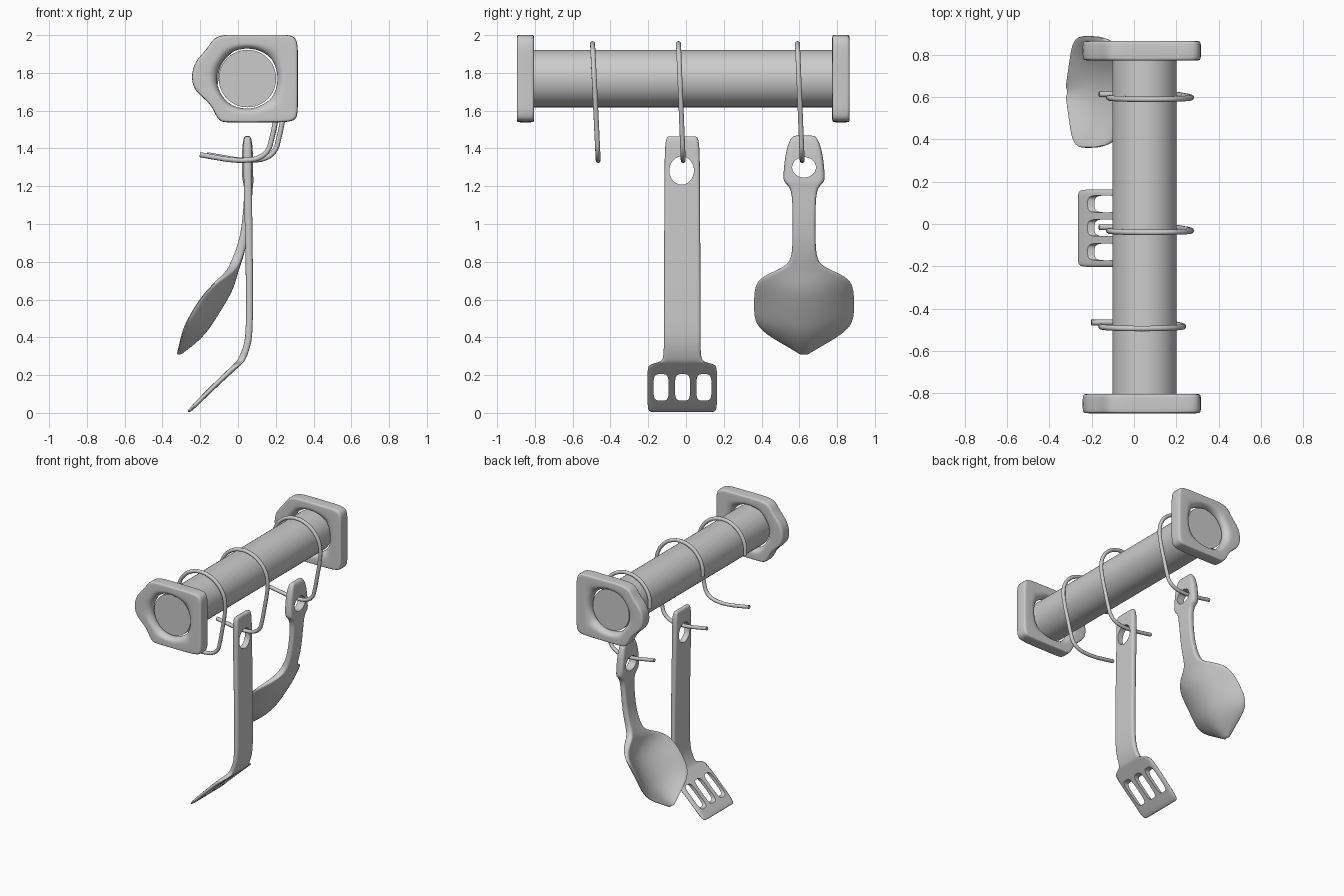
import bpy, bmesh, math

if "Cube" in bpy.data.objects:
    bpy.data.objects.remove(bpy.data.objects["Cube"])

CX, CZ = 0.05, 1.77          # rod axis


def finish(name, bm, subsurf=2):
    bmesh.ops.recalc_face_normals(bm, faces=bm.faces[:])
    me = bpy.data.meshes.new(name)
    bm.to_mesh(me)
    bm.free()
    ob = bpy.data.objects.new(name, me)
    bpy.context.collection.objects.link(ob)
    activate(ob)
    if subsurf:
        m = ob.modifiers.new("smooth", 'SUBSURF')
        m.levels = m.render_levels = subsurf
        bpy.ops.object.modifier_apply(modifier=m.name)
    return ob


def activate(ob):
    bpy.ops.object.select_all(action='DESELECT')
    ob.select_set(True)
    bpy.context.view_layer.objects.active = ob


def shade(ob, angle=40):
    activate(ob)
    bpy.ops.object.shade_smooth_by_angle(angle=math.radians(angle))


def bridge(bm, rings, closed=False):
    n = len(rings[0])
    last = len(rings) if closed else len(rings) - 1
    for i in range(last):
        a, b = rings[i], rings[(i + 1) % len(rings)]
        for k in range(n):
            j = (k + 1) % n
            bm.faces.new((a[k], a[j], b[j], b[k]))


def blade(name, y0, rows, cols=7):
    """Lofted strip; rows are (z, half width, x centre, x rim, thickness)."""
    bm = bmesh.new()
    ts = [-1 + 2 * i / (cols - 1) for i in range(cols)]
    rings = []
    for z, w, xc, xr, th in rows:
        def pt(t, s):
            return bm.verts.new((xc + (xr - xc) * t * t + s * th / 2, y0 + w * t, z))
        rings.append([pt(t, 1) for t in ts] + [pt(t, -1) for t in reversed(ts)])
    bridge(bm, rings)
    for r in (rings[0], rings[-1]):
        for i in range(cols - 1):
            bm.faces.new((r[i], r[i + 1], r[-2 - i], r[-1 - i]))
    return finish(name, bm)


def cut(ob, y, z, ry, rz, power):
    """Punch a rounded hole along x."""
    bm = bmesh.new()
    rings = []
    for x in (-0.6, 0.6):
        ring = []
        for k in range(40):
            a = math.tau * k / 40
            c, s = math.cos(a), math.sin(a)
            ring.append(bm.verts.new((x, y + ry * math.copysign(abs(c) ** (2 / power), c),
                                      z + rz * math.copysign(abs(s) ** (2 / power), s))))
        rings.append(ring)
    bridge(bm, rings)
    for r in rings:
        bm.faces.new(r)
    cutter = finish("cutter", bm, 0)
    cutter.hide_render = True
    activate(ob)
    m = ob.modifiers.new("hole", 'BOOLEAN')
    m.operation, m.object, m.solver = 'DIFFERENCE', cutter, 'EXACT'
    bpy.ops.object.modifier_apply(modifier=m.name)
    bpy.data.objects.remove(cutter)


# Rod
bpy.ops.mesh.primitive_cylinder_add(vertices=64, radius=0.152, depth=1.68,
                                    location=(CX, -0.015, CZ), rotation=(math.pi / 2, 0, 0))
bpy.context.object.name = "rod"
shade(bpy.context.object)

# End brackets: lobed plates with a flared round hole
outline = [(.317, 1.77), (.317, 1.88), (.317, 1.97), (.29, 2.002), (.2, 2.002), (.1, 2.002),
           (0, 2.002), (-.085, 2.002), (-.135, 1.98), (-.16, 1.93), (-.22, 1.87), (-.24, 1.82),
           (-.246, 1.77), (-.235, 1.72), (-.20, 1.68), (-.145, 1.635), (-.12, 1.58),
           (-.095, 1.538), (-.04, 1.538), (.05, 1.538), (.15, 1.538), (.29, 1.538),
           (.317, 1.565), (.317, 1.66)]
section = [(0, 0), (.03, .022), (.22, .045), (.5, .046), (.85, .046), (.97, .044), (1, .03)]
section += [(1, -.03)] + [(f, -y) for f, y in reversed(section[1:-1])]
for name, yc in (("front_bracket", -0.85), ("back_bracket", 0.82)):
    bm = bmesh.new()
    rings = []
    for f, dy in section:
        ring = []
        for x, z in outline:
            dx, dz = x - CX, z - CZ
            k = (0.162 / math.hypot(dx, dz)) * (1 - f) + f
            ring.append(bm.verts.new((CX + dx * k, yc + dy, CZ + dz * k)))
        rings.append(ring)
    bridge(bm, rings, closed=True)
    shade(finish(name, bm), 60)

# Wire hooks over the rod
for i, (dx, yt, yb) in enumerate([(-.037, -.495, -.465), (0, -.04, -.015), (0, .59, .615)]):
    pts = [(.075 + .195 * math.cos(math.radians(a)), 1.76 + .195 * math.sin(math.radians(a)))
           for a in range(185, -1, -23)]
    pts += [(.263, 1.68), (.235, 1.54), (.215, 1.45), (.195, 1.39), (.15, 1.352),
            (.08, 1.338), (0, 1.34), (-.08, 1.352), (-.165, 1.367)]
    cu = bpy.data.curves.new("hook", 'CURVE')
    cu.dimensions = '3D'
    cu.bevel_depth, cu.bevel_resolution, cu.use_fill_caps = 0.0135, 3, True
    cu.resolution_u = 5
    sp = cu.splines.new('BEZIER')
    sp.bezier_points.add(len(pts) - 1)
    for p, (x, z) in zip(sp.bezier_points, pts):
        p.co = (x + dx, yt + (yb - yt) * (1.96 - z) / 0.62, z)
        p.handle_left_type = p.handle_right_type = 'AUTO'
    ob = bpy.data.objects.new("hook_%d" % (i + 1), cu)
    bpy.context.collection.objects.link(ob)
    activate(ob)
    bpy.ops.object.convert(target='MESH')
    shade(bpy.context.object, 50)

# Slotted spatula
spatula = blade("spatula", -0.02, [
    (1.465, .075, .05, .05, .025), (1.45, .088, .05, .05, .04), (1.38, .094, .05, .05, .045),
    (1.2, .095, .052, .052, .042), (.8, .097, .06, .06, .038), (.45, .098, .062, .062, .036),
    (.36, .098, .052, .052, .036), (.29, .10, .024, .024, .04), (.268, .115, .01, .01, .042),
    (.258, .178, -.002, -.002, .042), (.235, .186, -.026, -.026, .042),
    (.14, .186, -.128, -.128, .038), (.03, .186, -.238, -.238, .032),
    (.003, .178, -.262, -.262, .018)], cols=9)
cut(spatula, -0.023, 1.283, .065, .075, 2)
for y in (-.132, -.018, .095):
    cut(spatula, y, .135, .04, .07, 4)
shade(spatula)

# Serving spoon
spoon = blade("spoon", 0.625, [
    (1.468, .055, .05, .05, .025), (1.45, .075, .05, .05, .045), (1.38, .10, .05, .05, .06),
    (1.25, .113, .05, .05, .06), (1.22, .108, .055, .055, .055), (1.195, .072, .055, .055, .045),
    (1.12, .061, .053, .053, .042), (.95, .061, .038, .038, .042), (.85, .063, .01, .01, .05),
    (.785, .08, -.012, -.02, .055), (.75, .16, -.022, -.045, .05), (.71, .245, -.026, -.10, .04),
    (.65, .268, -.04, -.165, .035), (.57, .268, -.085, -.225, .035),
    (.49, .268, -.135, -.27, .035), (.43, .225, -.175, -.295, .035),
    (.37, .125, -.235, -.305, .035), (.325, .045, -.295, -.312, .03),
    (.308, .02, -.312, -.315, .02)])
cut(spoon, 0.625, 1.30, .063, .054, 2)
shade(spoon)
